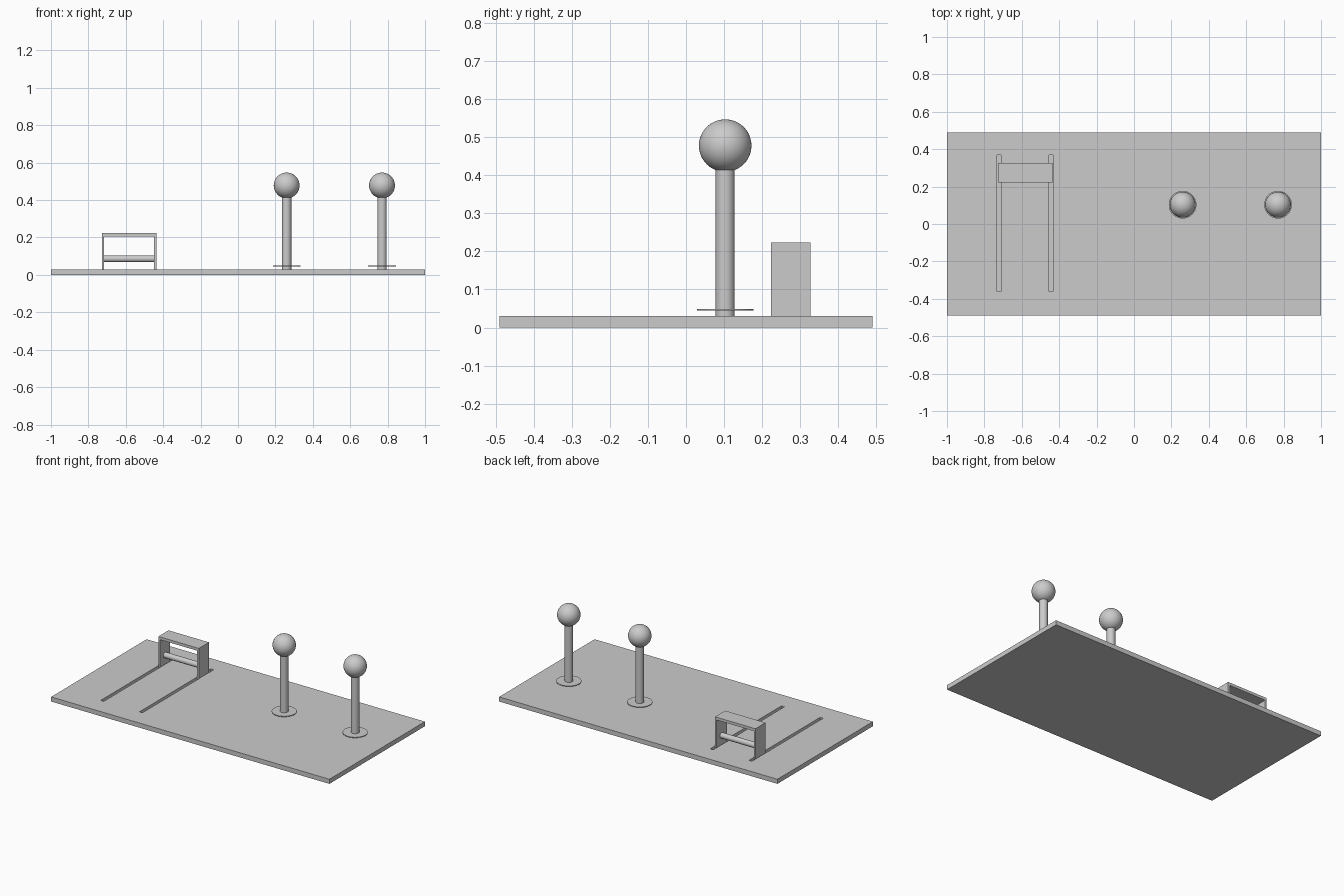
import bpy
import math

if "Cube" in bpy.data.objects:
    bpy.data.objects.remove(bpy.data.objects["Cube"])


def box(name, x0, x1, y0, y1, z0, z1):
    bpy.ops.mesh.primitive_cube_add(size=1, location=((x0 + x1) / 2, (y0 + y1) / 2, (z0 + z1) / 2))
    ob = bpy.context.object
    ob.name = name
    ob.scale = (x1 - x0, y1 - y0, z1 - z0)
    bpy.ops.object.transform_apply(location=False, rotation=False, scale=True)
    return ob


def cylinder(name, r, depth, loc, rot=(0, 0, 0)):
    bpy.ops.mesh.primitive_cylinder_add(vertices=48, radius=r, depth=depth, location=loc, rotation=rot)
    ob = bpy.context.object
    ob.name = name
    bpy.ops.object.shade_smooth_by_angle()
    return ob


# Base plate with two guide slots
base = box("base_plate", -1, 1, -0.49, 0.49, 0, 0.03)
for side, x in (("left", -0.722), ("right", -0.444)):
    slot = box(side + "_slot_cutter", x - 0.011, x + 0.011, -0.362, 0.37, 0.012, 0.05)
    slot.hide_render = True
    cut = base.modifiers.new(side + "_slot", 'BOOLEAN')
    cut.operation = 'DIFFERENCE'
    cut.solver = 'EXACT'
    cut.object = slot
bpy.context.view_layer.objects.active = base
for m in list(base.modifiers):
    cutter = m.object
    bpy.ops.object.modifier_apply(modifier=m.name)
    bpy.data.objects.remove(cutter)

# Sliding handle: two side plates, top plate and round grip bar
X0, X1, Y0, Y1, T = -0.728, -0.437, 0.223, 0.327, 0.012
box("handle_left_side", X0, X0 + T, Y0, Y1, 0.012, 0.205)
box("handle_right_side", X1 - T, X1, Y0, Y1, 0.012, 0.205)
box("handle_top", X0, X1, Y0, Y1, 0.205, 0.223)
cylinder("handle_grip_bar", 0.018, X1 - X0 - T, ((X0 + X1) / 2, 0.275, 0.086), (0, math.pi / 2, 0))

# Two ball-topped levers with thin collar discs
for side, x in (("left", 0.26), ("right", 0.77)):
    y = 0.103
    cylinder(side + "_lever_stem", 0.025, 0.41, (x, y, 0.225))
    cylinder(side + "_lever_collar", 0.074, 0.004, (x, y, 0.047))
    bpy.ops.mesh.primitive_uv_sphere_add(segments=48, ring_count=24, radius=0.069, location=(x, y, 0.478))
    bpy.context.object.name = side + "_lever_ball"
    bpy.ops.object.shade_smooth()
